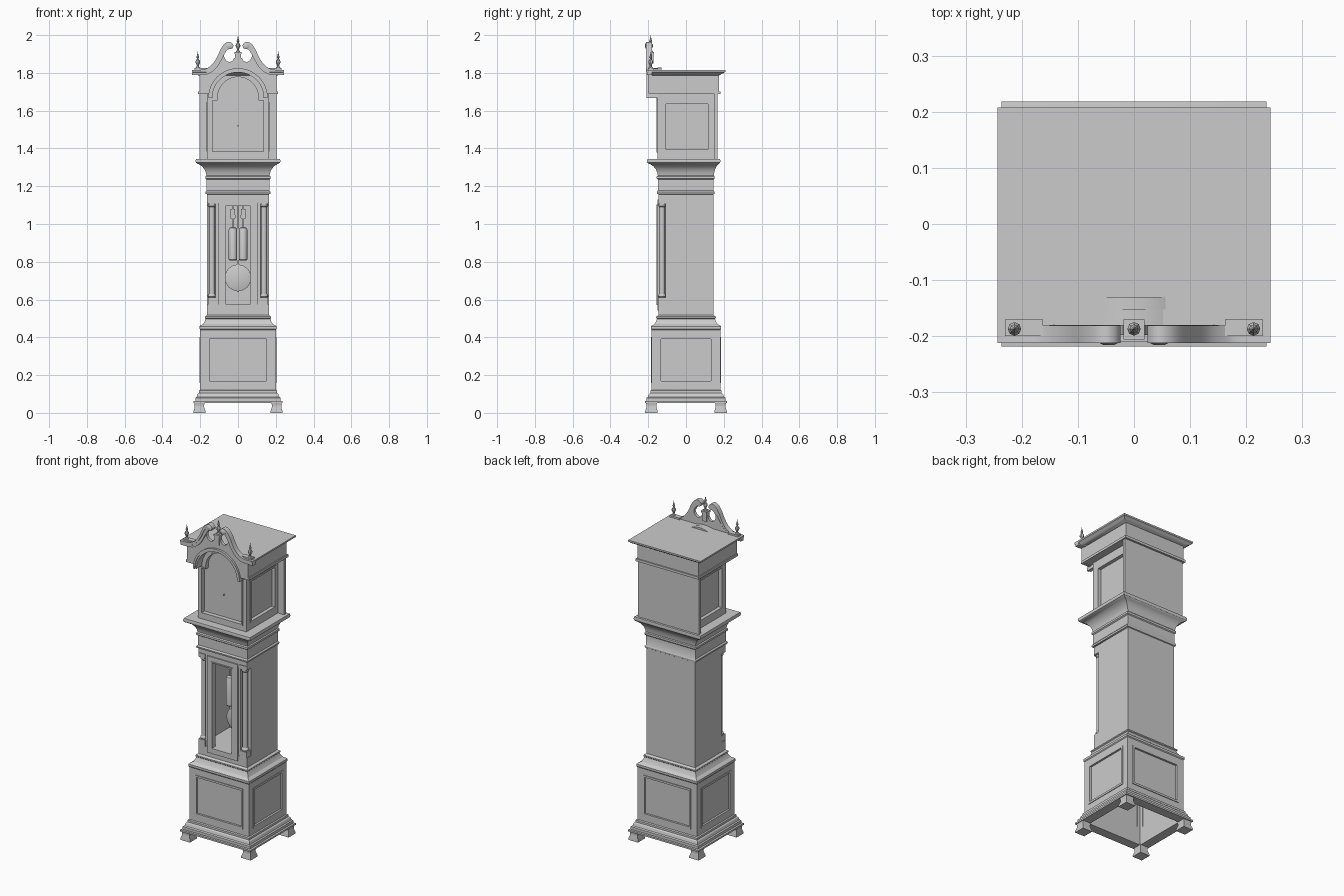
import bpy, bmesh
from math import pi, cos, sin, radians
from mathutils import Matrix, Vector

if "Cube" in bpy.data.objects:
    bpy.data.objects.remove(bpy.data.objects["Cube"])


def add(name, bm, mat=None):
    if mat:
        bm.transform(mat)
    bmesh.ops.recalc_face_normals(bm, faces=bm.faces)
    me = bpy.data.meshes.new(name)
    bm.to_mesh(me)
    bm.free()
    ob = bpy.data.objects.new(name, me)
    bpy.context.collection.objects.link(ob)
    return ob


def loft(name, rect, rings, back=1.0, hollow=False):
    """Rectangular rings (outset, z); hollow closes the profile into a loop."""
    x0, x1 = sorted(rect[:2])
    y0, y1 = sorted(rect[2:])
    bm = bmesh.new()
    loops = [[bm.verts.new(p) for p in ((x0 - e, y0 - e, z), (x1 + e, y0 - e, z),
             (x1 + e, y1 + e * back, z), (x0 - e, y1 + e * back, z))] for e, z in rings]
    pairs = list(zip(loops, loops[1:]))
    if hollow:
        pairs.append((loops[-1], loops[0]))
    else:
        bm.faces.new(loops[0])
        bm.faces.new(loops[-1])
    for a, b in pairs:
        for i in range(4):
            j = (i + 1) % 4
            bm.faces.new((a[i], a[j], b[j], b[i]))
    return add(name, bm)


def box(name, x0, x1, y0, y1, z0, z1):
    return loft(name, (x0, x1, y0, y1), [(0, z0), (0, z1)])


def lathe(name, prof, loc, segs=24, along_y=False):
    bm = bmesh.new()
    vs = [bm.verts.new((r, 0, z)) for r, z in prof]
    es = [bm.edges.new(p) for p in zip(vs, vs[1:])]
    bmesh.ops.spin(bm, geom=vs + es, axis=(0, 0, 1), cent=(0, 0, 0), angle=2 * pi, steps=segs)
    bmesh.ops.remove_doubles(bm, verts=bm.verts, dist=1e-5)
    m = Matrix.Translation(loc)
    return add(name, bm, m @ Matrix.Rotation(pi / 2, 4, 'X') if along_y else m)


def plate(name, outlines, y0, y1, turn=0):
    """Extrudes x-z outlines (later ones are holes) from y0 to y1, turned about z."""
    cu = bpy.data.curves.new(name, 'CURVE')
    cu.dimensions, cu.fill_mode, cu.extrude = '2D', 'BOTH', abs(y1 - y0) / 2
    for pts in outlines:
        sp = cu.splines.new('POLY')
        sp.points.add(len(pts) - 1)
        for p, (x, z) in zip(sp.points, pts):
            p.co = (x, z, 0, 1)
        sp.use_cyclic_u = True
    tmp = bpy.data.objects.new(name + "_curve", cu)
    bpy.context.collection.objects.link(tmp)
    dg = bpy.context.evaluated_depsgraph_get()
    me = bpy.data.meshes.new_from_object(tmp.evaluated_get(dg))
    bm = bmesh.new()
    bm.from_mesh(me)
    bmesh.ops.remove_doubles(bm, verts=bm.verts, dist=1e-6)
    bpy.data.objects.remove(tmp)
    return add(name, bm, Matrix.Rotation(turn, 4, 'Z') @ Matrix.Translation((0, (y0 + y1) / 2, 0))
               @ Matrix.Rotation(pi / 2, 4, 'X'))


def rect(x0, x1, z0, z1):
    return [(x0, z0), (x1, z0), (x1, z1), (x0, z1)]


def arc(r, cz=1.665, n=24):
    return [(r * cos(pi * i / n), cz + r * sin(pi * i / n)) for i in range(n + 1)]


def smooth(pts, n=4):
    p = [Vector(q) for q in [pts[0]] + pts + [pts[-1]]]
    out = []
    for a, b, c, d in zip(p, p[1:], p[2:], p[3:]):
        for t in (i / n for i in range(n)):
            out.append(0.5 * (2 * b + (c - a) * t + (2 * a - 5 * b + 4 * c - d) * t * t
                              + (3 * b - a - 3 * c + d) * t ** 3))
    return [tuple(v) for v in out + [p[-1]]]


# Feet and base moulding
for sx in (-1, 1):
    for sy in (-1, 1):
        loft("foot", (sx * .172, sx * .236, sy * .15, sy * .216),
             [(0, 0), (0, .008), (-.007, .03), (-.007, .042), (-.004, .054)])
loft("base_moulding", (-.2, .2, -.182, .182),
     [(-.02, .052), (.036, .052), (.036, .062), (.026, .064), (.026, .08), (.019, .085),
      (.014, .1), (.007, .106), (.007, .118), (0, .122), (-.02, .122)], hollow=True)

# Panelled base walls
for turn, d, w in ((0, .182, .2), (pi, .182, .2), (pi / 2, .2, .182), (-pi / 2, .2, .182)):
    p = w - .04
    plate("base_wall", [rect(-w, w, .12, .45), rect(-p, p, .16, .40)], -d, -d + .02, turn)
    plate("base_panel", [rect(-p, p, .16, .40)], -d + .008, -d + .016, turn)
    plate("base_panel_bead", [rect(-p - .002, p + .002, .158, .402),
                              rect(-p + .01, p - .01, .17, .39)], -d - .004, -d + .01, turn)

# Trunk: base and neck mouldings, carcass with notched front corners
trunk = (-.163, .163, -.145, .145)
loft("trunk_foot_moulding", trunk,
     [(.037, .44), (.041, .445), (.041, .458), (.035, .463), (.022, .47), (.013, .485),
      (.009, .498), (.013, .502), (.013, .509), (.004, .515), (0, .517), (0, .575)])
loft("neck_moulding", trunk,
     [(0, 1.11), (0, 1.157), (.008, 1.16), (.01, 1.17), (.003, 1.178), (.003, 1.235), (.01, 1.24),
      (.01, 1.252), (.004, 1.257), (.007, 1.272), (.015, 1.29), (.027, 1.305), (.045, 1.317),
      (.053, 1.32), (.06, 1.325), (.062, 1.335), (.059, 1.345)], back=.6)
box("trunk_back", -.163, .163, .13, .145, .57, 1.12)
plate("trunk_front", [rect(-.118, .118, .57, 1.13), rect(-.067, .067, .577, 1.095)], -.143, -.12)
plate("trunk_door", [rect(-.103, .103, .543, 1.13), rect(-.067, .067, .577, 1.095)], -.152, -.143)
plate("trunk_door_bead", [rect(-.074, .074, .57, 1.102), rect(-.067, .067, .577, 1.095)], -.156, -.15)
shaft = [(0, .61), (.017, .61), (.021, .615), (.021, .622), (.016, .63), (.016, 1.09), (.02, 1.095),
         (.02, 1.105), (.016, 1.108), (0, 1.108)]
for s in (-1, 1):
    box("trunk_side", s * .148, s * .163, -.108, .14, .57, 1.12)
    box("corner_return", s * .118, s * .163, -.108, -.1, .57, 1.12)
    box("corner_cheek", s * .108, s * .118, -.14, -.1, .57, 1.12)
    lathe("quarter_column", shaft, (s * .138, -.127, 0))
    box("quarter_column_base", s * .116, s * .16, -.149, -.105, .574, .611)
    box("quarter_column_cap", s * .116, s * .16, -.149, -.105, 1.107, 1.132)

# Weights, pulleys and pendulum
for s in (-1, 1):
    x = s * .027
    lathe("weight", [(0, .808), (.019, .808), (.022, .812), (.022, .972), (.018, .98), (.003, .984),
                     (.003, 1.03)], (x, -.04, 0))
    lathe("pulley", [(0, -.005), (.015, -.005), (.011, 0), (.015, .005), (0, .005)],
          (x, -.04, 1.04), 20, True)
    box("pulley_bracket", x - .012, x + .012, -.043, -.037, 1.05, 1.08)
    box("weight_cord", x - .002, x + .002, -.042, -.038, 1.08, 1.115)
box("pendulum_rod", -.005, .005, -.003, .003, .64, 1.115)
lathe("pendulum_bob", [(0, -.01), (.05, -.008), (.07, -.002), (.07, .002), (.05, .008), (0, .01)],
      (0, -.008, .715), 40, True)

# Hood body: core, back board, panelled sides, arched door
box("hood_core", -.145, .145, -.13, .155, 1.344, 1.8)
box("hood_back", -.205, .205, .15, .167, 1.344, 1.7)
for turn, s in ((pi / 2, 1), (-pi / 2, -1)):
    a, b = sorted((-.117 * s, .127 * s))
    c, d = sorted((-.148 * s, .152 * s))
    plate("hood_side", [rect(c, d, 1.344, 1.7), rect(a, b, 1.385, 1.645)], -.163, -.144, turn)
    plate("hood_side_bead", [rect(a, b, 1.385, 1.645), rect(a + .01, b - .01, 1.395, 1.635)],
          -.166, -.144, turn)


def dial_outline(r, w, z0, zs):
    return [(-w, z0), (w, z0), (w, zs), (r, zs)] + arc(r, 1.67) + [(-r, zs), (-w, zs)]


plate("hood_door", [[(-.163, 1.344), (.163, 1.344), (.163, 1.69)] + arc(.138, 1.69)[:]
                    + [(-.163, 1.69)], dial_outline(.108, .134, 1.385, 1.655)], -.152, -.13)
plate("dial_bead", [dial_outline(.115, .141, 1.378, 1.662),
                    dial_outline(.108, .134, 1.385, 1.655)], -.157, -.13)
lathe("dial_pin", [(0, -.003), (.004, -.003), (.004, .008), (0, .008)], (0, -.132, 1.52), 12, True)

# Frieze, archivolt and cornice
box("frieze_block", -.205, .205, -.131, .175, 1.69, 1.81)
foot_l = [(-.205, 1.69), (-.205, 1.812), (.205, 1.812), (.205, 1.69)]
plate("frieze_front", [foot_l + [(.138, 1.69)] + arc(.138)[1:-1] + [(-.138, 1.69)]], -.187, -.13)
for i, (r0, r1, y) in enumerate(((.136, .146, -.204), (.145, .157, -.21))):
    plate("archivolt", [arc(r1, 1.668) + arc(r0, 1.668)[::-1]], y, -.15)
for s in (-1, 1):
    box("frieze_bead_side", s * .2, s * .212, -.195, .182, 1.687, 1.702)
    box("frieze_bead_front", s * .14, s * .212, -.195, -.18, 1.687, 1.702)
box("frieze_bead_back", -.212, .212, .17, .182, 1.687, 1.702)
cornice = [(0, 1.785), (.008, 1.788), (.016, 1.793), (.028, 1.798), (.032, 1.803), (.038, 1.806),
           (.038, 1.816)]
loft("cornice", (-.205, .205, -.15, .17), cornice)
for s in (-1, 1):
    loft("cornice_return", (s * .2, s * .205, -.174, -.16), cornice)

# Tympanum with scooped openings
half = ([(.138, 1.69), (.205, 1.69), (.205, 1.8), (.16, 1.81)]
        + smooth([(.115, 1.85), (.09, 1.89), (.074, 1.91), (.073, 1.885), (.062, 1.866), (.045, 1.858),
                  (.03, 1.864), (.02, 1.88)]))
plate("tympanum", [half + [(-x, z) for x, z in half[::-1]] + arc(.138)[::-1][1:-1]], -.198, -.18)

# Swan necks, rosettes, plinths and finials
upper = smooth([(.243, 1.816), (.19, 1.817), (.165, 1.824), (.135, 1.847), (.112, 1.882), (.092, 1.925),
                (.072, 1.953), (.05, 1.964), (.033, 1.958), (.024, 1.945)])
lower = smooth([(.243, 1.788), (.18, 1.79), (.15, 1.798), (.118, 1.822), (.095, 1.855), (.078, 1.888),
                (.062, 1.915), (.05, 1.926), (.036, 1.927), (.026, 1.934)])
middle = [(a + (c - a) * .45, b + (d - b) * .45) for (a, b), (c, d) in zip(upper, lower)]
finial = [(0, 0), (.011, 0), (.011, .004), (.005, .012), (.006, .018), (.012, .03), (.012, .038),
          (.006, .048), (.004, .053), (.008, .058), (.005, .066), (.002, .078), (0, .09)]
for s in (-1, 1):
    for nm, edge, y in (("swan_neck", lower, -.206), ("swan_neck_crown", middle, -.212)):
        plate(nm, [[(s * x, z) for x, z in upper + edge[::-1]]], y, -.181)
    lathe("rosette", [(0, 0), (.017, 0), (.017, .006), (.008, .01), (0, .01)],
          (s * .045, -.206, 1.944), 20, True)
    box("corner_plinth", s * .162, s * .23, -.2, -.17, 1.812, 1.826)
    lathe("corner_finial", finial, (s * .213, -.187, 1.824), 8)
box("centre_plinth", -.015, .015, -.203, -.173, 1.85, 1.905)
box("centre_plinth_cap", -.019, .019, -.206, -.17, 1.9, 1.911)
lathe("centre_finial", finial, (0, -.187, 1.91), 8)

bpy.ops.object.select_all(action='SELECT')
bpy.context.view_layer.objects.active = bpy.context.selected_objects[0]
bpy.ops.object.shade_smooth_by_angle(angle=radians(30))
